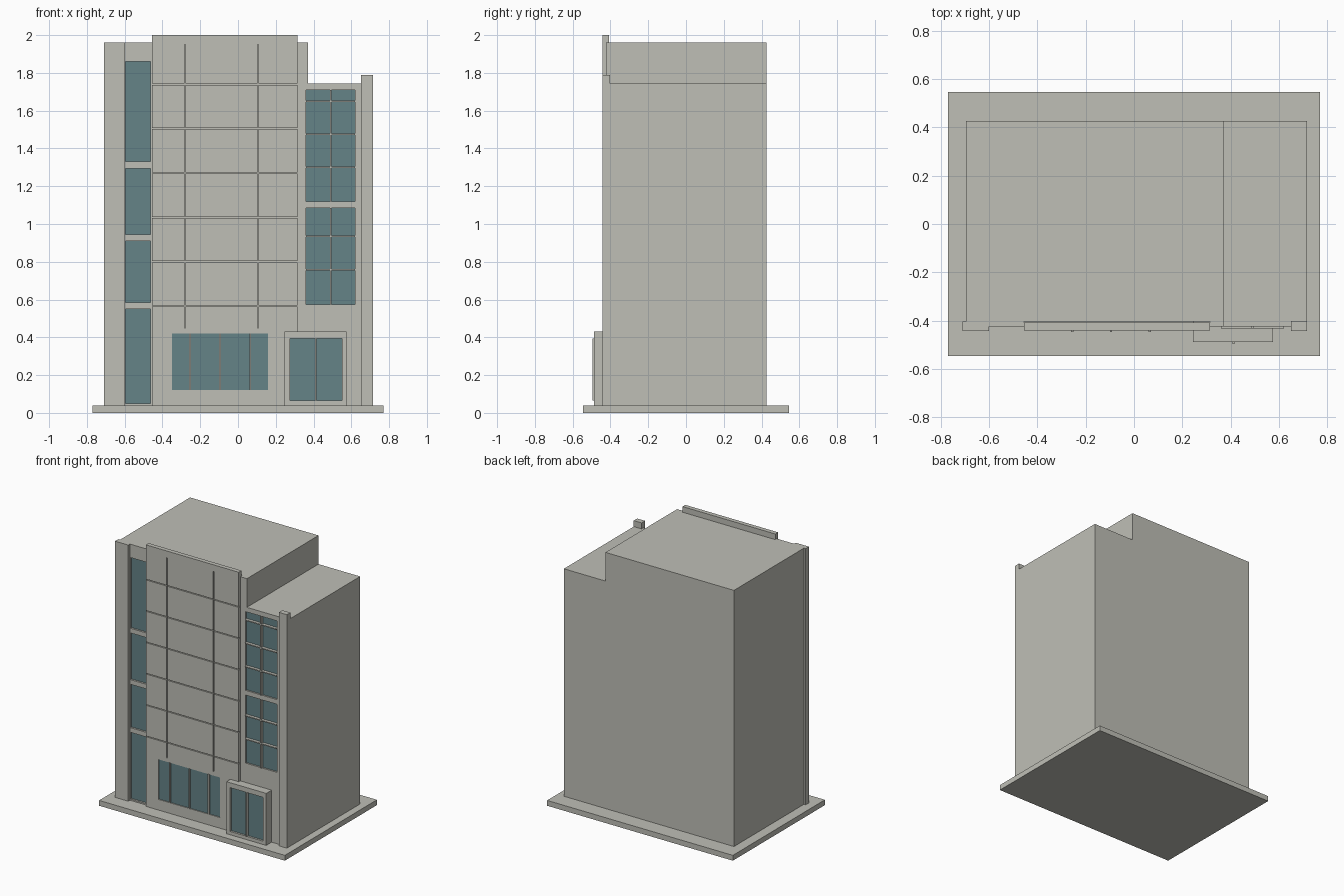
import bpy, bmesh

if "Cube" in bpy.data.objects:
    bpy.data.objects.remove(bpy.data.objects["Cube"])


def material(name, rgb):
    m = bpy.data.materials.new(name)
    m.diffuse_color = (*rgb, 1)
    m.use_nodes = True
    m.node_tree.nodes["Principled BSDF"].inputs["Base Color"].default_value = m.diffuse_color
    return m


STONE = material("warm_grey_stone", (0.52, 0.52, 0.47))
GLASS = material("teal_glass", (0.13, 0.227, 0.242))


def finish(name, bm, mat):
    bmesh.ops.recalc_face_normals(bm, faces=bm.faces)
    me = bpy.data.meshes.new(name)
    bm.to_mesh(me)
    bm.free()
    me.materials.append(mat)
    ob = bpy.data.objects.new(name, me)
    bpy.context.collection.objects.link(ob)
    return ob


def extrude_y(name, outline, y0, y1, mat=STONE):
    """Solid from an (x, z) outline, running from y0 to y1."""
    bm = bmesh.new()
    face = bm.faces.new([bm.verts.new((x, y0, z)) for x, z in outline])
    new = bmesh.ops.extrude_face_region(bm, geom=[face])["geom"]
    bmesh.ops.translate(bm, vec=(0, y1 - y0, 0),
                        verts=[g for g in new if isinstance(g, bmesh.types.BMVert)])
    return finish(name, bm, mat)


def box(name, x0, x1, y0, y1, z0, z1, mat=STONE):
    return extrude_y(name, [(x0, z0), (x1, z0), (x1, z1), (x0, z1)], y0, y1, mat)


def pierced_wall(name, x0, x1, z0, z1, y0, y1, holes):
    """Wall with rectangular openings (hx0, hx1, hz0, hz1) through it."""
    xs = sorted({x0, x1, *[v for h in holes for v in h[:2]]})
    zs = sorted({z0, z1, *[v for h in holes for v in h[2:]]})
    bm = bmesh.new()
    verts = [[bm.verts.new((x, y0, z)) for z in zs] for x in xs]
    for i in range(len(xs) - 1):
        for j in range(len(zs) - 1):
            cx, cz = (xs[i] + xs[i + 1]) / 2, (zs[j] + zs[j + 1]) / 2
            if not any(a < cx < b and c < cz < d for a, b, c, d in holes):
                bm.faces.new((verts[i][j], verts[i + 1][j],
                              verts[i + 1][j + 1], verts[i][j + 1]))
    bmesh.ops.delete(bm, geom=[v for v in bm.verts if not v.link_faces], context='VERTS')
    new = bmesh.ops.extrude_face_region(bm, geom=bm.faces[:])["geom"]
    bmesh.ops.translate(bm, vec=(0, y1 - y0, 0),
                        verts=[g for g in new if isinstance(g, bmesh.types.BMVert)])
    bmesh.ops.recalc_face_normals(bm, faces=bm.faces)
    bmesh.ops.dissolve_limit(bm, angle_limit=0.01, verts=bm.verts[:], edges=bm.edges[:])
    return finish(name, bm, STONE)


def panes(name, openings, y):
    """Thin glass plates set at the back of the openings."""
    for n, (a, b, c, d) in enumerate(openings):
        box(f"{name}_{n + 1}", a, b, y, y + 0.006, c, d, GLASS)


# Plinth and stepped main block
box("plinth", -0.77, 0.77, -0.545, 0.545, 0, 0.04)
extrude_y("main_block", [(-0.695, 0.04), (0.715, 0.04), (0.715, 1.745),
                         (0.37, 1.745), (0.37, 1.96), (-0.695, 1.96)], -0.404, 0.425)

# Corner piers
box("left_pier", -0.71, -0.60, -0.443, -0.404, 0.04, 1.96)
box("right_pier", 0.65, 0.715, -0.443, -0.402, 0.04, 1.79)

# Left window strip
left = [(-0.595, -0.463, a, b) for a, b in
        ((0.05, 0.55), (0.585, 0.91), (0.945, 1.295), (1.33, 1.86))]
pierced_wall("left_strip", -0.60, -0.455, 0.04, 1.96, -0.423, -0.404, left)
panes("left_window", left, -0.409)

# Central panel: backing slab and grooved cladding with lobby windows
lobby = [(a, b, 0.12, 0.42) for a, b in
         ((-0.35, -0.26), (-0.25, -0.10), (-0.09, 0.06), (0.07, 0.16))]
G = 0.003
grooves = [(-0.455, 0.315, z - G, z + G) for z in (1.74, 1.505, 1.27, 1.035, 0.80, 0.565)]
grooves += [(x - G, x + G, 0.45, 1.95) for x in (-0.28, 0.105)]
box("central_backing", -0.455, 0.315, -0.429, -0.408, 0.04, 2.0)
pierced_wall("central_cladding", -0.455, 0.315, 0.04, 2.0, -0.441, -0.429, lobby + grooves)
panes("lobby_window", lobby, -0.434)
for x in (-0.255, -0.095, 0.065):
    box("lobby_mullion", x - 0.005, x + 0.005, -0.446, -0.440, 0.12, 0.42)

# Right facade with two window groups
rows = ((0.575, 0.755), (0.763, 0.93), (0.938, 1.085), (1.12, 1.297),
        (1.305, 1.472), (1.48, 1.647), (1.655, 1.71))
groups = [(0.36, 0.62, 0.575, 1.085), (0.36, 0.62, 1.12, 1.71)]
box("facade_return", 0.315, 0.37, -0.423, -0.404, 1.745, 1.96)
pierced_wall("right_facade", 0.315, 0.65, 0.04, 1.745, -0.423, -0.404, groups)
panes("right_window", groups, -0.411)
for a, b, c, d in groups:
    box("right_mullion", 0.486, 0.494, -0.433, -0.408, c, d)
for (_, low), (high, _) in zip(rows, rows[1:]):
    if high - low < 0.02:
        box("right_transom", 0.36, 0.62, -0.433, -0.408, low, high)

# Entrance porch with double doors
doors = [(0.275, 0.55, 0.065, 0.393)]
pierced_wall("entrance_porch", 0.245, 0.575, 0.04, 0.43, -0.487, -0.404, doors)
panes("door_glass", doors, -0.472)
box("door_mullion", 0.408, 0.416, -0.496, -0.466, 0.065, 0.393)
